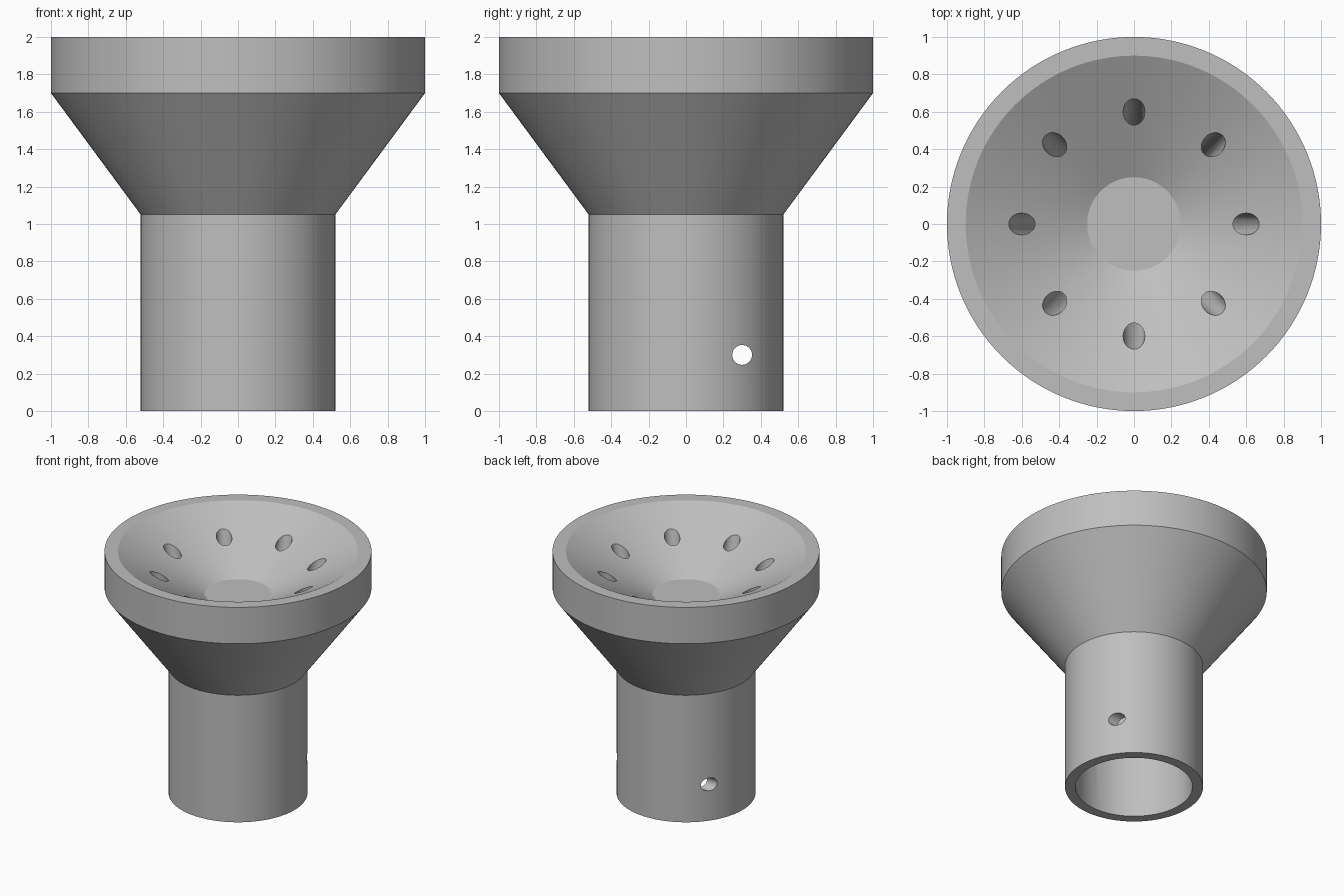
import bpy, bmesh, math
from mathutils import Vector

cube = bpy.data.objects.get("Cube")
if cube:
    bpy.data.objects.remove(cube, do_unlink=True)

# Single grey finish
grey = bpy.data.materials.new("plain grey")
grey.use_nodes = True
COLOUR = (0.52, 0.52, 0.52, 1.0)
grey.diffuse_color = COLOUR
grey.node_tree.nodes["Principled BSDF"].inputs["Base Color"].default_value = COLOUR


def add_object(name, bm):
    mesh = bpy.data.meshes.new(name)
    bm.to_mesh(mesh)
    bm.free()
    mesh.materials.append(grey)
    obj = bpy.data.objects.new(name, mesh)
    bpy.context.collection.objects.link(obj)
    return obj


def lathe(name, profile, steps=128):
    """Revolve an (r, z) profile about the z axis."""
    bm = bmesh.new()
    verts = [bm.verts.new((r, 0, z)) for r, z in profile]
    edges = [bm.edges.new(pair) for pair in zip(verts, verts[1:])]
    bmesh.ops.spin(bm, geom=verts + edges, cent=(0, 0, 0), axis=(0, 0, 1),
                   angle=math.tau, steps=steps, use_merge=False)
    bmesh.ops.remove_doubles(bm, verts=bm.verts, dist=1e-4)
    bmesh.ops.recalc_face_normals(bm, faces=bm.faces)
    return add_object(name, bm)


def rod(bm, start, end, radius):
    """Add a closed cylinder between two points, for drilling."""
    start, end = Vector(start), Vector(end)
    axis = end - start
    made = bmesh.ops.create_cone(bm, cap_ends=True, segments=32, radius1=radius,
                                 radius2=radius, depth=axis.length)
    turn = axis.to_track_quat('Z', 'Y').to_matrix()
    bmesh.ops.rotate(bm, verts=made["verts"], cent=(0, 0, 0), matrix=turn)
    bmesh.ops.translate(bm, verts=made["verts"], vec=(start + end) / 2)


# Body: shallow dish, flat lip, rim band, funnel, tubular stem and blind bore
body = lathe("funnel_body", [
    (0, 1.65), (0.25, 1.65), (0.9, 2.0), (1.0, 2.0), (1.0, 1.7),
    (0.52, 1.05), (0.52, 0), (0.44, 0), (0.44, 1.2), (0, 1.2)])

# Drills: eight slanted dish holes leading into the bore, one cross hole in the stem
bm = bmesh.new()
lean = math.tan(math.radians(15))
for i in range(8):
    a = i * math.tau / 8
    ends = []
    for z in (2.2, 1.0):
        r = 0.6 + (z - 1.84) * lean
        ends.append((r * math.cos(a), r * math.sin(a), z))
    rod(bm, ends[0], ends[1], 0.058)
rod(bm, (-0.8, 0.3, 0.3), (0.8, 0.3, 0.3), 0.053)
drills = add_object("hole_drills", bm)
drills.hide_render = True

cut = body.modifiers.new("drilled holes", 'BOOLEAN')
cut.operation = 'DIFFERENCE'
cut.solver = 'EXACT'
cut.object = drills

# Apply the cut, discard the drills, then smooth the round walls
bpy.ops.object.select_all(action='DESELECT')
body.select_set(True)
bpy.context.view_layer.objects.active = body
bpy.ops.object.modifier_apply(modifier=cut.name)
bpy.data.objects.remove(drills, do_unlink=True)
bpy.ops.object.shade_smooth_by_angle(angle=math.radians(25))
